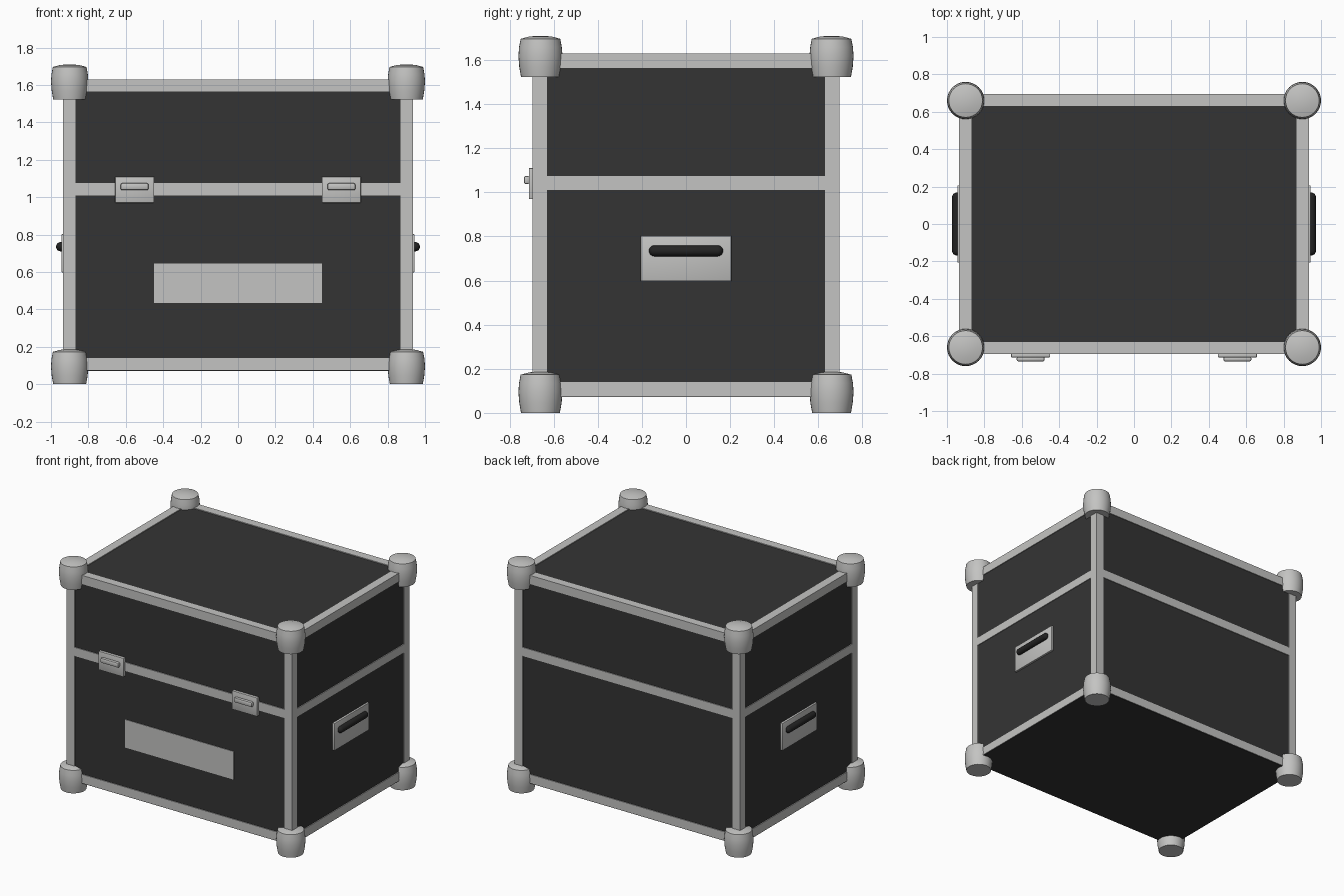
import bpy, bmesh, math
from mathutils import Matrix, Vector

if "Cube" in bpy.data.objects:
    bpy.data.objects.remove(bpy.data.objects["Cube"])


def material(name, rgb):
    m = bpy.data.materials.new(name)
    m.diffuse_color = (*rgb, 1)
    m.use_nodes = True
    m.node_tree.nodes["Principled BSDF"].inputs["Base Color"].default_value = m.diffuse_color
    return m


METAL = material("light_metal", (0.55, 0.55, 0.54))
PANEL = material("dark_panel", (0.034, 0.034, 0.034))
RUBBER = material("black_rubber", (0.017, 0.017, 0.017))


def finish(name, bm, mat, smooth=False):
    bmesh.ops.recalc_face_normals(bm, faces=bm.faces)
    me = bpy.data.meshes.new(name)
    bm.to_mesh(me)
    bm.free()
    me.materials.append(mat)
    ob = bpy.data.objects.new(name, me)
    bpy.context.collection.objects.link(ob)
    if smooth:
        bpy.ops.object.select_all(action='DESELECT')
        ob.select_set(True)
        bpy.context.view_layer.objects.active = ob
        bpy.ops.object.shade_smooth_by_angle(angle=math.radians(35))
    return ob


def box(name, lo, hi, mat, bevel=0.0):
    bm = bmesh.new()
    lo, hi = Vector(lo), Vector(hi)
    bmesh.ops.create_cube(bm, size=1, matrix=Matrix.Translation((lo + hi) / 2)
                          @ Matrix.Diagonal((*(hi - lo), 1)))
    if bevel:
        bmesh.ops.bevel(bm, geom=bm.edges[:], offset=bevel, segments=2,
                        profile=0.5, affect='EDGES')
    return finish(name, bm, mat, bool(bevel))


def lathe(name, profile, matrix, mat, sides=32):
    bm = bmesh.new()
    vs = [bm.verts.new((r, 0, z)) for r, z in profile]
    es = [bm.edges.new(p) for p in zip(vs, vs[1:])]
    bmesh.ops.spin(bm, geom=vs + es, cent=(0, 0, 0), axis=(0, 0, 1),
                   angle=math.tau, steps=sides)
    bmesh.ops.remove_doubles(bm, verts=bm.verts, dist=1e-5)
    bmesh.ops.transform(bm, matrix=matrix, verts=bm.verts)
    return finish(name, bm, mat, True)


X, Y, W = 0.935, 0.695, 0.065      # outer frame half sizes and bar width
Z0, Z1 = 0.075, 1.63
R = 0.006                          # panel recess

# Dark case body and base sheet
box("case_body", (-X + R, -Y + R, Z0), (X - R, Y - R, Z1 - R), PANEL)
box("base_sheet", (-X + 0.003, -Y + 0.003, Z0 - 0.004), (X - 0.003, Y - 0.003, Z0 + 0.002), PANEL)

# Frame bars: uprights, then three horizontal rings
for sx in (-1, 1):
    for sy in (-1, 1):
        cx, cy = sx * (X - W / 2), sy * (Y - W / 2)
        box("corner_upright", (cx - W / 2, cy - W / 2, Z0), (cx + W / 2, cy + W / 2, Z1), METAL)
for level, z in (("bottom", Z0), ("middle", 1.01), ("top", Z1 - W)):
    for s in (-1, 1):
        cx, cy = s * (X - W / 2), s * (Y - W / 2)
        box(level + "_long_bar", (-X + W, cy - W / 2, z), (X - W, cy + W / 2, z + W), METAL)
        box(level + "_short_bar", (cx - W / 2, -Y + W, z), (cx + W / 2, Y - W, z + W), METAL)

# Barrel-shaped corner caps
cap = [(0, 0), (0.088, 0), (0.096, 0.045), (0.1, 0.095), (0.097, 0.135),
       (0.09, 0.173), (0.05, 0.184), (0, 0.187)]
for sx in (-1, 1):
    for sy in (-1, 1):
        for z in (0, 1.523):
            lathe("corner_cap", cap, Matrix.Translation((sx * 0.9, sy * 0.66, z)), METAL)

# Front latches
for s in (-1, 1):
    c = s * 0.553
    box("latch_plate", (c - 0.104, -0.713, 0.97), (c + 0.104, -0.69, 1.11), METAL, 0.003)
    box("latch_tongue", (c - 0.075, -0.735, 1.037), (c + 0.075, -0.708, 1.075), METAL, 0.01)

# Front label plate
box("label_plate", (-0.45, -Y + R - 0.004, 0.435), (0.45, -Y + R + 0.003, 0.645), METAL)

# Side handles: plate and rounded grip
H, GR = 0.168, 0.025
arc = [(GR * math.cos(a), GR * math.sin(a)) for a in (math.pi / 2 * i / 6 for i in range(7))]
grip = [(r, -(H - GR) - z) for r, z in reversed(arc)] + [(r, H - GR + z) for r, z in arc]
for s in (-1, 1):
    xs = sorted((s * 0.925, s * 0.944))
    box("handle_plate", (xs[0], -0.206, 0.598), (xs[1], 0.206, 0.802), METAL, 0.003)
    lathe("handle_grip", grip, Matrix.Translation((s * 0.948, 0, 0.735))
          @ Matrix.Rotation(math.pi / 2, 4, 'X'), RUBBER, 16)
